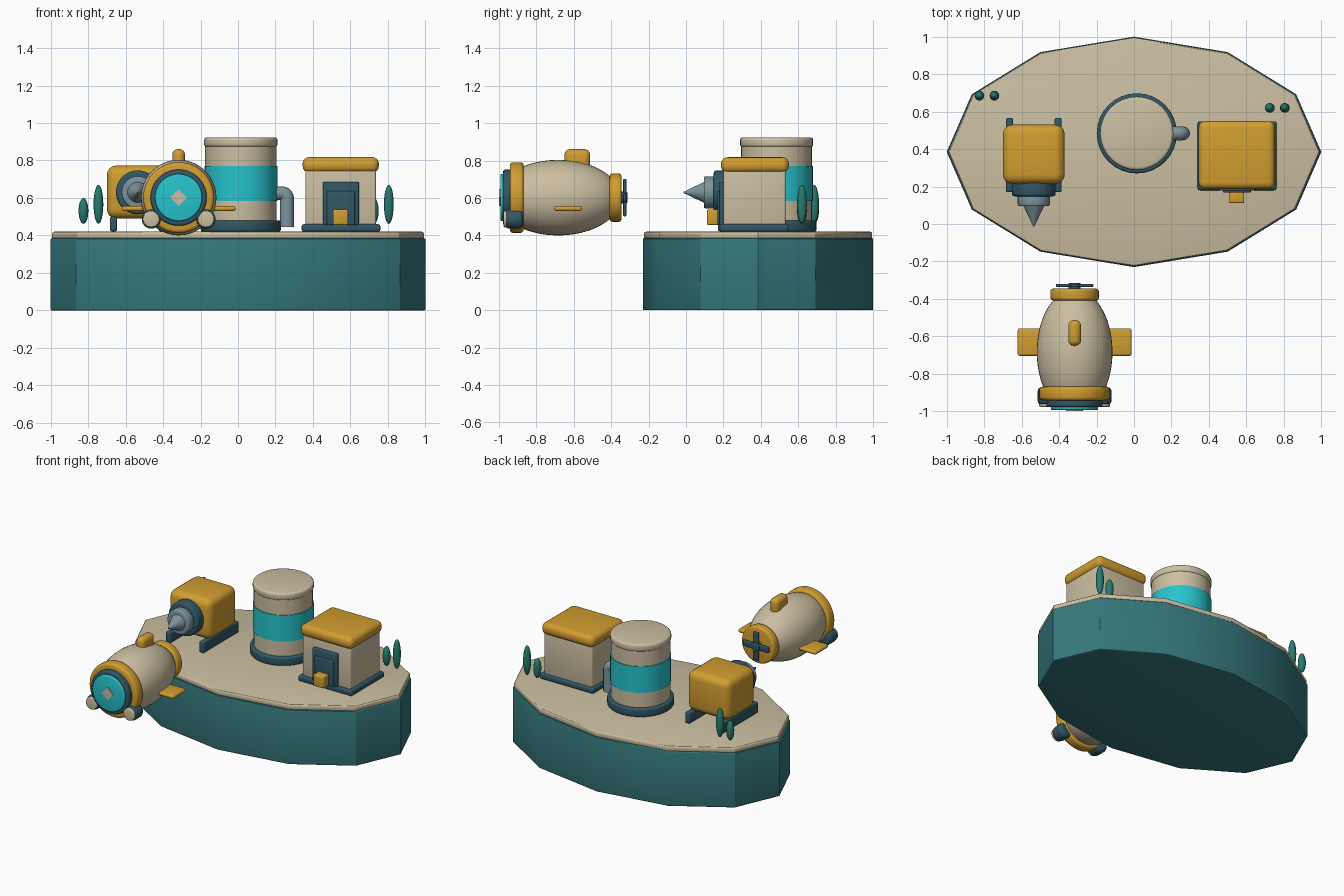
import bpy, bmesh, math
from mathutils import Matrix, Vector

if "Cube" in bpy.data.objects:
    bpy.data.objects.remove(bpy.data.objects["Cube"])


def colour(name, r, g, b):
    m = bpy.data.materials.new(name)
    m.diffuse_color = (r, g, b, 1)
    m.use_nodes = True
    m.node_tree.nodes["Principled BSDF"].inputs["Base Color"].default_value = m.diffuse_color
    return m


TAN = colour("tan", 0.60, 0.52, 0.36)
YELLOW = colour("yellow", 0.64, 0.34, 0.03)
TEAL = colour("teal", 0.036, 0.19, 0.205)
NAVY = colour("navy", 0.03, 0.095, 0.13)
CYAN = colour("cyan", 0.02, 0.55, 0.61)
GREY = colour("grey", 0.20, 0.30, 0.33)
GREEN = colour("green", 0.02, 0.20, 0.16)


def finish(bm, name, mat, bevel=0, segs=3, angle=35):
    """Bevel the sharp edges, then make a shaded object."""
    bmesh.ops.recalc_face_normals(bm, faces=bm.faces)
    if bevel:
        edges = [e for e in bm.edges if e.calc_face_angle(0) > math.radians(50)]
        bmesh.ops.bevel(bm, geom=edges, offset=bevel, segments=segs,
                        profile=0.5, affect='EDGES', clamp_overlap=True)
    me = bpy.data.meshes.new(name)
    bm.to_mesh(me)
    bm.free()
    me.materials.append(mat)
    ob = bpy.data.objects.new(name, me)
    bpy.context.collection.objects.link(ob)
    bpy.ops.object.select_all(action='DESELECT')
    ob.select_set(True)
    bpy.context.view_layer.objects.active = ob
    bpy.ops.object.shade_smooth_by_angle(angle=math.radians(angle))
    return ob


def box(name, mat, x, y, z, bevel=0.01, segs=3):
    """Box from (min, max) pairs."""
    bm = bmesh.new()
    size = Vector((x[1] - x[0], y[1] - y[0], z[1] - z[0]))
    mid = Vector((sum(x) / 2, sum(y) / 2, sum(z) / 2))
    bmesh.ops.create_cube(bm, size=1, matrix=Matrix.Translation(mid) @ Matrix.Diagonal(size).to_4x4())
    return finish(bm, name, mat, bevel, segs)


def cyl(name, mat, c, r, lo, hi, axis='Z', r2=None, n=32, bevel=0.0, stretch=1.0, angle=35):
    """Cylinder or cone between lo and hi along Z or Y; c is the centre across the axis."""
    bm = bmesh.new()
    bmesh.ops.create_cone(bm, cap_ends=True, segments=n, radius1=r,
                          radius2=r if r2 is None else r2, depth=hi - lo)
    mid = (lo + hi) / 2
    if axis == 'Z':
        m = Matrix.Translation((c[0], c[1], mid)) @ Matrix.Diagonal((1, stretch, 1, 1))
    else:
        m = Matrix.Translation((c[0], mid, c[1])) @ Matrix.Rotation(math.radians(-90), 4, 'X')
    bm.transform(m)
    return finish(bm, name, mat, bevel, 3, angle)


def lathe_y(name, mat, c, profile, n=40):
    """Revolve (radius, y) points about a y axis through c = (x, z)."""
    bm = bmesh.new()
    rings = []
    for r, y in profile:
        rings.append([bm.verts.new((c[0] + r * math.cos(2 * math.pi * i / n), y,
                                    c[1] + r * math.sin(2 * math.pi * i / n))) for i in range(n)])
    for a, b in zip(rings, rings[1:]):
        for i in range(n):
            j = (i + 1) % n
            bm.faces.new((a[i], a[j], b[j], b[i]))
    bm.faces.new(rings[0])
    bm.faces.new(rings[-1])
    return finish(bm, name, mat)


# Island: twelve-sided oval block with a tan deck
cyl("island_block", TEAL, (0, 0.385), 1.0, 0, 0.385, n=12, stretch=0.615, bevel=0.006, angle=30)
cyl("island_deck", TAN, (0, 0.385), 0.993, 0.38, 0.42, n=12, stretch=0.615, bevel=0.012, angle=30)

# Storage tower
T = (0.015, 0.484)
cyl("tower_foot", NAVY, T, 0.214, 0.42, 0.48, bevel=0.012)
cyl("tower_body", TAN, T, 0.19, 0.42, 0.9)
cyl("tower_band", CYAN, T, 0.195, 0.585, 0.77)
cyl("tower_cap", TAN, T, 0.196, 0.872, 0.924, bevel=0.015)

# Tower pipe: swept tube with a round elbow
cu = bpy.data.curves.new("tower_pipe", 'CURVE')
cu.dimensions = '3D'
cu.bevel_depth, cu.bevel_resolution, cu.use_fill_caps = 0.037, 4, True
path = [(0.18, 0.625)]
path += [(0.235 + 0.027 * math.sin(math.radians(a)), 0.598 + 0.027 * math.cos(math.radians(a)))
         for a in range(0, 91, 18)]
path += [(0.262, 0.445)]
sp = cu.splines.new('POLY')
sp.points.add(len(path) - 1)
for p, (x, z) in zip(sp.points, path):
    p.co = (x, T[1], z, 1)
cu.materials.append(GREY)
bpy.context.collection.objects.link(bpy.data.objects.new("tower_pipe", cu))

# House
box("house_foundation", NAVY, (0.34, 0.76), (0.18, 0.548), (0.42, 0.46), 0.012)
box("house_walls", TAN, (0.36, 0.737), (0.2, 0.533), (0.44, 0.77), 0.012)
box("house_roof", YELLOW, (0.345, 0.752), (0.187, 0.55), (0.735, 0.818), 0.035, 4)
box("door_frame", NAVY, (0.454, 0.645), (0.178, 0.21), (0.455, 0.686), 0.006)
box("door_panel", NAVY, (0.475, 0.624), (0.168, 0.19), (0.455, 0.637), 0.006)
box("door_crate", YELLOW, (0.506, 0.588), (0.112, 0.175), (0.456, 0.538), 0.008)

# Drill machine
D = (-0.535, 0.63)
box("drill_body", YELLOW, (-0.7, -0.37), (0.214, 0.53), (0.49, 0.773), 0.05, 4)
for side in (-1, 1):
    x = D[0] + side * 0.13
    box("drill_skid", NAVY, (x - 0.019, x + 0.019), (0.17, 0.566), (0.422, 0.5), 0.01)
cyl("drill_collar", NAVY, D, 0.117, 0.148, 0.23, 'Y', bevel=0.014)
cyl("drill_chuck", GREY, D, 0.086, 0.095, 0.16, 'Y', bevel=0.01)
cyl("drill_tip", GREY, D, 0.003, -0.013, 0.1, 'Y', r2=0.057)

# Small trees
for x, y, top in ((-0.825, 0.685, 0.6), (-0.745, 0.685, 0.67),
                  (0.725, 0.62, 0.6), (0.805, 0.62, 0.67)):
    bm = bmesh.new()
    bmesh.ops.create_uvsphere(bm, u_segments=16, v_segments=12, radius=1,
                              matrix=Matrix.Translation((x, y, (top + 0.462) / 2))
                              @ Matrix.Diagonal((0.026, 0.026, (top - 0.462) / 2, 1)))
    finish(bm, "tree", GREEN)

# Submersible hull: barrel cut from an ellipsoid
S = (-0.317, 0.602)
hull = []
for i in range(21):
    y = -0.9 + 0.52 * i / 20
    hull.append((0.202 * math.sqrt(1 - ((y + 0.683) / 0.335) ** 2), y))
lathe_y("sub_hull", TAN, S, hull)

# Submersible nose: collar, window rim, window and diamond mark
cyl("nose_collar", YELLOW, S, 0.189, -0.942, -0.868, 'Y', n=40, bevel=0.018)
cyl("window_rim", NAVY, S, 0.15, -0.978, -0.93, 'Y', n=40, bevel=0.012)
cyl("window", CYAN, S, 0.126, -0.993, -0.96, 'Y', n=40, bevel=0.008)
cyl("window_mark", TAN, S, 0.045, -0.999, -0.992, 'Y', n=4)

# Headlights
for side in (-1, 1):
    c = (S[0] + side * 0.146, 0.487)
    cyl("headlight_cup", NAVY, c, 0.051, -0.965, -0.872, 'Y', n=24, bevel=0.02)
    cyl("headlight_lens", TAN, c, 0.044, -0.976, -0.955, 'Y', n=24, bevel=0.008)

# Tail collar and propeller
cyl("tail_collar", YELLOW, S, 0.129, -0.408, -0.345, 'Y', n=40, bevel=0.014)
cyl("propeller_hub", NAVY, S, 0.032, -0.35, -0.314, 'Y', n=20, bevel=0.005)
for w, h in ((0.1, 0.021), (0.021, 0.1)):
    box("propeller_blades", NAVY, (S[0] - w, S[0] + w), (-0.336, -0.319),
        (S[1] - h, S[1] + h), 0.006)

# Fins
box("top_fin", YELLOW, (S[0] - 0.034, S[0] + 0.034), (-0.65, -0.513), (0.74, 0.861), 0.03, 4)
for side in (-1, 1):
    xs = sorted((S[0] + side * 0.15, S[0] + side * 0.304))
    box("side_fin", YELLOW, xs, (-0.704, -0.557), (0.53, 0.556), 0.012)
